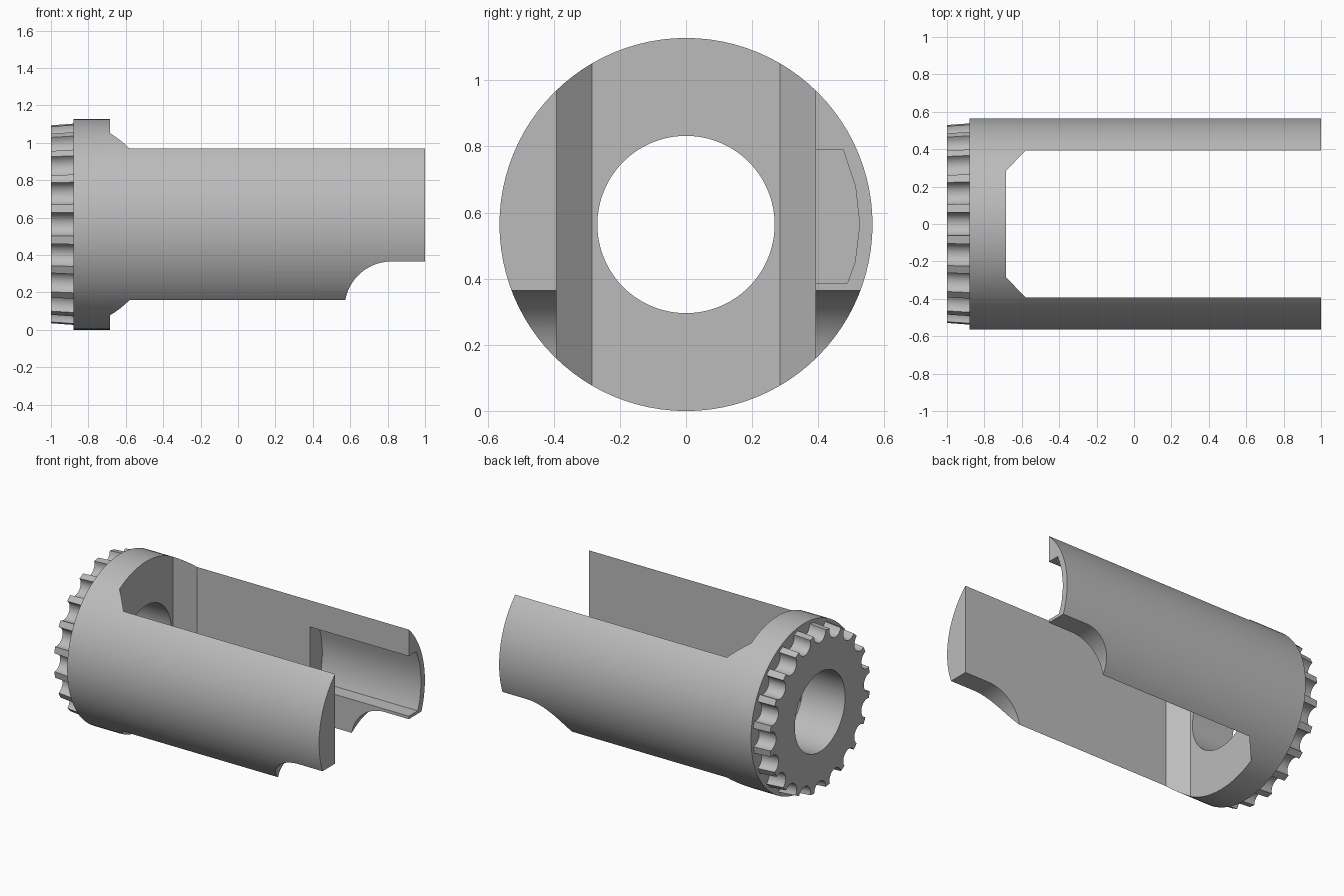
import bpy, bmesh, math
from mathutils import Matrix, Vector

if "Cube" in bpy.data.objects:
    bpy.data.objects.remove(bpy.data.objects["Cube"])

RADIUS = 0.564      # body radius, also height of the axis
BORE = 0.268        # radius of the axial hole
TEETH = 20

steel = bpy.data.materials.new("satin grey")
steel.use_nodes = True
GREY = (0.5, 0.5, 0.5, 1)
steel.diffuse_color = GREY
steel.node_tree.nodes["Principled BSDF"].inputs["Base Color"].default_value = GREY


def make_object(name, bm):
    bmesh.ops.recalc_face_normals(bm, faces=bm.faces)
    mesh = bpy.data.meshes.new(name)
    bm.to_mesh(mesh)
    bm.free()
    mesh.materials.append(steel)
    obj = bpy.data.objects.new(name, mesh)
    bpy.context.collection.objects.link(obj)
    return obj


def rod(name, x0, x1, r, sides=96):
    """Cylinder lying along x on the model's axis."""
    bm = bmesh.new()
    place = Matrix.Translation(((x0 + x1) / 2, 0, RADIUS)) @ Matrix.Rotation(math.pi / 2, 4, "Y")
    bmesh.ops.create_cone(bm, cap_ends=True, segments=sides, radius1=r, radius2=r,
                          depth=x1 - x0, matrix=place)
    return make_object(name, bm)


def prism(name, points, direction):
    """Solid made by sweeping a flat outline along a vector."""
    bm = bmesh.new()
    face = bm.faces.new([bm.verts.new(p) for p in points])
    swept = bmesh.ops.extrude_face_region(bm, geom=[face])["geom"]
    verts = [v for v in swept if isinstance(v, bmesh.types.BMVert)]
    bmesh.ops.translate(bm, vec=Vector(direction), verts=verts)
    return make_object(name, bm)


def carve(target, cutter):
    mod = target.modifiers.new("cut", "BOOLEAN")
    mod.operation = "DIFFERENCE"
    mod.solver = "EXACT"
    mod.object = cutter
    bpy.context.view_layer.objects.active = target
    bpy.ops.object.modifier_apply(modifier=mod.name)
    bpy.data.objects.remove(cutter)


def smooth(obj):
    bpy.ops.object.select_all(action="DESELECT")
    obj.select_set(True)
    bpy.context.view_layer.objects.active = obj
    bpy.ops.object.shade_smooth_by_angle(angle=math.radians(30))


# Forked body: collar with two arms
body = rod("forked_body", -0.88, 1, RADIUS)

# Slot between the arms, with chamfered inner corners
half = [(-0.685, 0.284), (-0.58, 0.392), (1.1, 0.392)]
slot = half + [(x, -y) for x, y in reversed(half)]
carve(body, prism("slot_cutter", [(x, y, -0.2) for x, y in slot], (0, 0, 1.6)))

# Rounded notch under the arm ends
notch_r = 0.25
notch = [(1.1, -0.2), (1.1, 0.365)]
for i in range(17):
    a = math.pi / 2 * (1 + i / 16)
    notch.append((0.82 + notch_r * math.cos(a), 0.115 + notch_r * math.sin(a)))
notch.append((0.57, -0.2))
carve(body, prism("notch_cutter", [(x, -0.8, z) for x, z in notch], (0, 1.6, 0)))

# Pocket inside the back arm, open at the end
pocket = [(0.3, 0.385), (0.487, 0.385), (0.511, 0.45), (0.525, 0.565),
          (0.512, 0.68), (0.475, 0.79), (0.3, 0.79)]
carve(body, prism("pocket_cutter", [(0.263, y, z) for y, z in pocket], (0.9, 0, 0)))

# Axial hole through the collar
carve(body, rod("bore_cutter", -1.2, -0.5, BORE))
smooth(body)

# Toothed ring: slightly tapered, with round scallops between the teeth
def ring_outline(tip):
    scallop = 0.062
    pts = []
    for k in range(TEETH):
        mid = 2 * math.pi * k / TEETH
        for i in range(13):
            a = math.pi * (0.5 + i / 12)
            r, t = tip + scallop * math.cos(a), -scallop * math.sin(a)
            pts.append((r * math.cos(mid) - t * math.sin(mid),
                        r * math.sin(mid) + t * math.cos(mid)))
    return pts


bm = bmesh.new()
ends = [[bm.verts.new((x, y, z + RADIUS)) for y, z in ring_outline(tip)]
        for x, tip in ((-1, 0.529), (-0.88, 0.538))]
for loop in ends:
    bm.faces.new(loop)
count = len(ends[0])
for i in range(count):
    j = (i + 1) % count
    bm.faces.new((ends[0][i], ends[0][j], ends[1][j], ends[1][i]))
ring = make_object("toothed_ring", bm)
carve(ring, rod("ring_bore_cutter", -1.2, -0.5, BORE))
smooth(ring)
